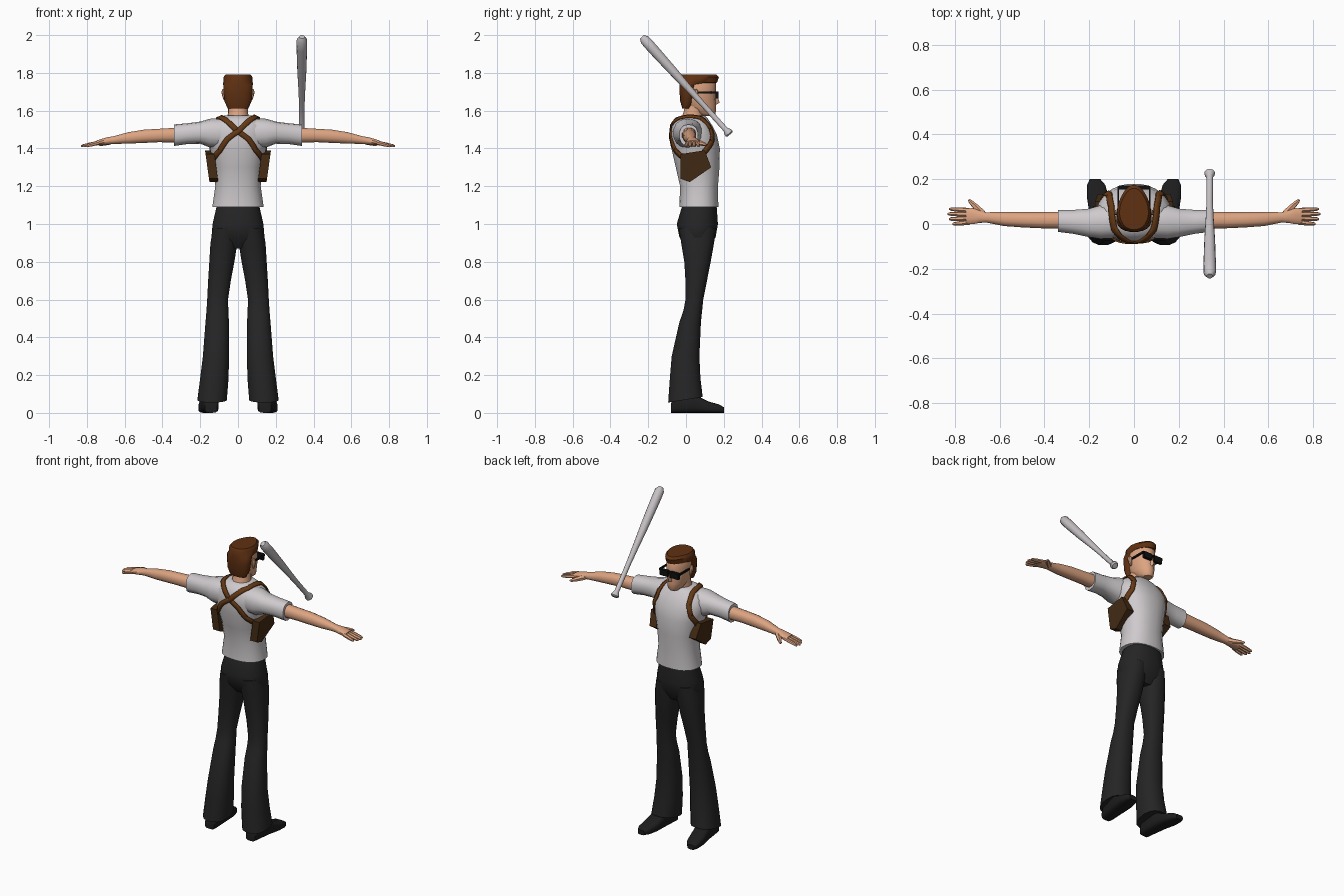
import bpy, bmesh, math
from mathutils import Vector
from mathutils.bvhtree import BVHTree

if "Cube" in bpy.data.objects:
    bpy.data.objects.remove(bpy.data.objects["Cube"])


def material(name, r, g, b):
    m = bpy.data.materials.new(name)
    m.diffuse_color = (r, g, b, 1)
    m.use_nodes = True
    m.node_tree.nodes["Principled BSDF"].inputs["Base Color"].default_value = m.diffuse_color
    return m


SHIRT = material("shirt_white", .62, .59, .61)
PANTS = material("trouser_black", .018, .018, .019)
SHOE = material("shoe_black", .012, .012, .013)
SKIN = material("skin", .72, .37, .22)
HAIR = material("hair_brown", .115, .03, .006)
STRAP = material("strap_brown", .13, .04, .007)
HOLSTER = material("holster_brown", .06, .025, .007)
GLASS = material("glasses_black", .005, .005, .005)
METAL = material("bat_grey", .56, .53, .55)


def make(name, rings, mat):
    """Skin a list of equal point rings and cap both ends."""
    bm = bmesh.new()
    vr = [[bm.verts.new(p) for p in ring] for ring in rings]
    n = len(vr[0])
    for a, b in zip(vr, vr[1:]):
        for i in range(n):
            bm.faces.new((a[i], a[(i + 1) % n], b[(i + 1) % n], b[i]))
    bm.faces.new(vr[0])
    bm.faces.new(vr[-1])
    bmesh.ops.recalc_face_normals(bm, faces=bm.faces)
    me = bpy.data.meshes.new(name)
    bm.to_mesh(me)
    bm.free()
    me.materials.append(mat)
    ob = bpy.data.objects.new(name, me)
    bpy.context.collection.objects.link(ob)
    return ob


def loft(name, rows, mat, axis="z", s=1, n=18, power=2.3, point=0):
    """rows: (position on axis, a0, a1, b0, b1); a, b are the other two axes in order."""
    rings = []
    for t, a0, a1, b0, b1 in rows:
        ring = []
        for i in range(n):
            w = 2 * math.pi * (i + .5) / n
            c, d = math.cos(w), math.sin(w)
            u = math.copysign(abs(c) ** (2 / power), c)
            v = math.copysign(abs(d) ** (2 / power), d)
            u *= 1 - point * max(v, 0)
            a = (a0 + a1) / 2 + u * (a1 - a0) / 2
            b = (b0 + b1) / 2 + v * (b1 - b0) / 2
            p = {"z": (a, b, t), "x": (t, a, b), "y": (a, t, b)}[axis]
            ring.append((p[0] * s, p[1], p[2]))
        rings.append(ring)
    return make(name, rings, mat)


def tube(name, p0, p1, profile, mat, s=1, n=8):
    """Round profile (fraction, radius) along a straight line."""
    p0, p1 = Vector(p0), Vector(p1)
    d = p1 - p0
    u = d.orthogonal().normalized()
    v = d.normalized().cross(u)
    rings = []
    for t, r in profile:
        ring = [p0 + d * t + (u * math.cos(k) + v * math.sin(k)) * r
                for k in (2 * math.pi * i / n for i in range(n))]
        rings.append([(p.x * s, p.y, p.z) for p in ring])
    return make(name, rings, mat)


def box(name, x, y, z, mat, s=1):
    return make(name, [[(s * x[i], y[0], z[0]), (s * x[i], y[1], z[0]),
                        (s * x[i], y[1], z[1]), (s * x[i], y[0], z[1])] for i in (0, 1)], mat)


# shirt body
body = [loft("shirt_body", [
    (1.09, -.137, .137, -.036, .172), (1.2, -.121, .121, -.032, .17),
    (1.3, -.128, .128, -.055, .178), (1.4, -.15, .15, -.078, .18),
    (1.47, -.168, .168, -.08, .165), (1.52, -.155, .155, -.075, .14),
    (1.555, -.115, .115, -.055, .118), (1.575, -.07, .07, -.025, .1)], SHIRT, n=24)]

# trousers seat
loft("trouser_seat", [
    (1.10, -.113, .113, -.02, .163), (1.0, -.136, .136, -.05, .17),
    (.93, -.142, .142, -.036, .158), (.87, -.1, .1, .01, .12)], PANTS, n=20)

for s, side in ((1, "right"), (-1, "left")):
    # sleeve, arm and hand
    body.append(loft("sleeve_" + side, [
        (.09, -.065, .09, 1.40, 1.56), (.15, -.068, .085, 1.405, 1.557), (.2, -.06, .07, 1.425, 1.542),
        (.27, -.045, .064, 1.423, 1.533), (.34, -.036, .064, 1.413, 1.527)], SHIRT, "x", s, 14))
    loft("arm_" + side, [
        (.3, -.022, .056, 1.43, 1.512), (.42, -.02, .054, 1.432, 1.505), (.5, -.016, .054, 1.428, 1.5),
        (.58, -.01, .054, 1.425, 1.487), (.66, .006, .053, 1.423, 1.465), (.69, .004, .062, 1.42, 1.46),
        (.72, -.002, .072, 1.418, 1.452), (.75, -.002, .07, 1.416, 1.442)], SKIN, "x", s, 12)
    for i, (y0, y1, tip) in enumerate(((.061, .067, .825), (.043, .045, .832),
                                       (.025, .022, .826), (.007, .0, .81))):
        tube(f"finger_{i}_{side}", (.735, y0, 1.431), (tip, y1, 1.412),
             [(0, .011), (.5, .0105), (.9, .008), (1, .004)], SKIN, s, 6)
    tube("thumb_" + side, (.675, .045, 1.437), (.738, .108, 1.42),
         [(0, .017), (.5, .014), (.9, .009), (1, .004)], SKIN, s, 6)

    # flared trouser leg with a hem dipping at the heel
    leg = loft("trouser_leg_" + side, [
        (.98, .0, .132, -.04, .16), (.9, .002, .147, -.027, .15), (.8, .018, .153, -.01, .132),
        (.7, .037, .159, -.004, .112), (.6, .052, .164, -.003, .092), (.54, .05, .168, -.015, .086),
        (.48, .047, .173, -.036, .08), (.3, .046, .187, -.077, .072), (.18, .049, .202, -.087, .078),
        (.07, .058, .216, -.096, .09)], PANTS, "z", s, 16)
    for v in leg.data.vertices:
        if v.co.z < .1:
            v.co.z += .16 * v.co.y

    # shoe
    loft("shoe_" + side, [
        (-.08, .11, .175, 0, .05), (-.06, .102, .183, 0, .085), (.05, .105, .2, 0, .095),
        (.12, .112, .211, 0, .06), (.175, .128, .21, 0, .045), (.2, .15, .198, 0, .03)],
        SHOE, "y", s, 14, 3.5)

    # holster hanging under the arm, leaning outward at the top
    outline = [(.1, 1.39), (.133, 1.3), (.02, 1.222), (-.03, 1.24), (-.03, 1.37)]
    make("holster_" + side, [[(s * (x + .14 * (z - 1.3)), y, z) for y, z in outline]
                             for x in (.115, .162)], HOLSTER)

    # ear and glasses
    tube("ear_" + side, (.07, .055, 1.655), (.076, .05, 1.715),
         [(0, .005), (.3, .01), (.75, .014), (1, .006)], SKIN, s)
    box("lens_" + side, (.008, .066), (.155, .172), (1.664, 1.702), GLASS, s)
    box("temple_" + side, (.066, .073), (.055, .168), (1.69, 1.702), GLASS, s)
box("glasses_bridge", (-.01, .01), (.155, .17), (1.69, 1.7), GLASS)

# neck and head
tube("neck", (0, .035, 1.55), (0, .05, 1.65), [(0, .06), (.4, .053), (1, .052)], SKIN, n=14)
loft("head", [
    (1.572, -.028, .028, .09, .148), (1.585, -.043, .043, .05, .157), (1.62, -.057, .057, .0, .159),
    (1.66, -.067, .067, -.015, .157), (1.7, -.07, .07, -.02, .158), (1.75, -.07, .07, -.02, .158),
    (1.775, -.06, .06, 0, .14)], SKIN, point=.2)
make("nose", [[(x * w, y, z) for x, y, z in ((-1, .145, z), (0, tip, z), (1, .145, z))]
              for w, tip, z in ((.015, .16, 1.632), (.014, .178, 1.642), (.008, .16, 1.695))], SKIN)

# hair: close back and sides, then a flat pointed top over the forehead
loft("hair", [
    (1.612, -.055, .055, -.02, .03), (1.65, -.073, .073, -.031, .055), (1.7, -.078, .078, -.035, .07),
    (1.738, -.079, .079, -.036, .085), (1.748, -.079, .079, -.036, .165), (1.778, -.077, .077, -.035, .175),
    (1.792, -.066, .066, -.025, .16)], HAIR, n=20, point=.35)

# harness straps draped on the shirt, crossing on the back
trees = [BVHTree.FromPolygons([v.co for v in o.data.vertices],
                              [p.vertices for p in o.data.polygons]) for o in body]


def strap(name, path, lift, half=.014):
    path = [Vector(p) for p in path]
    rows = []
    for a, b in zip(path, path[1:]):
        for k in range(8):
            p = a.lerp(b, k / 7)
            d = (Vector((p.x * .5, .05, min(p.z, 1.45))) - p).normalized()
            w = (b - a).cross(d).normalized() * half
            row = []
            for q in (p - w, p, p + w):
                hits = [h for h in (t.ray_cast(q, d) for t in trees) if h[0]]
                if hits:
                    row.append(min(hits, key=lambda h: h[3])[0] - d * lift)
            if len(row) == 3:
                rows.append(row)
    verts = [p for row in rows for p in row]
    faces = [(3 * i + j, 3 * i + j + 1, 3 * i + j + 4, 3 * i + j + 3)
             for i in range(len(rows) - 1) for j in (0, 1)]
    me = bpy.data.meshes.new(name)
    me.from_pydata(verts, [], faces)
    me.materials.append(STRAP)
    bm = bmesh.new()
    bm.from_mesh(me)
    bmesh.ops.remove_doubles(bm, verts=bm.verts, dist=.0005)
    bmesh.ops.recalc_face_normals(bm, faces=bm.faces)
    bm.to_mesh(me)
    bm.free()
    ob = bpy.data.objects.new(name, me)
    bpy.context.collection.objects.link(ob)
    mod = ob.modifiers.new("thickness", "SOLIDIFY")
    mod.thickness = .008
    mod.offset = 0


for s, side in ((1, "right"), (-1, "left")):
    strap("strap_" + side, [
        (s * .21, .13, 1.36), (s * .17, .22, 1.44), (s * .14, .19, 1.54), (s * .125, .1, 1.62),
        (s * .105, -.06, 1.62), (0, -.2, 1.525), (-s * .13, -.18, 1.39), (-s * .2, -.06, 1.33)],
        .005 + .002 * (s > 0))

# baseball bat floating over the right arm
tube("bat", (.338, .233, 1.474), (.338, -.233, 1.991),
     [(0, .017), (.01, .024), (.025, .023), (.05, .014), (.3, .0145), (.45, .018), (.65, .024),
      (.88, .028), (.97, .027), (1, .014)], METAL, n=14)

# smooth shading with sharp creases
for o in bpy.context.scene.objects:
    o.select_set(True)
    bpy.context.view_layer.objects.active = o
bpy.ops.object.shade_smooth_by_angle(angle=math.radians(40))
